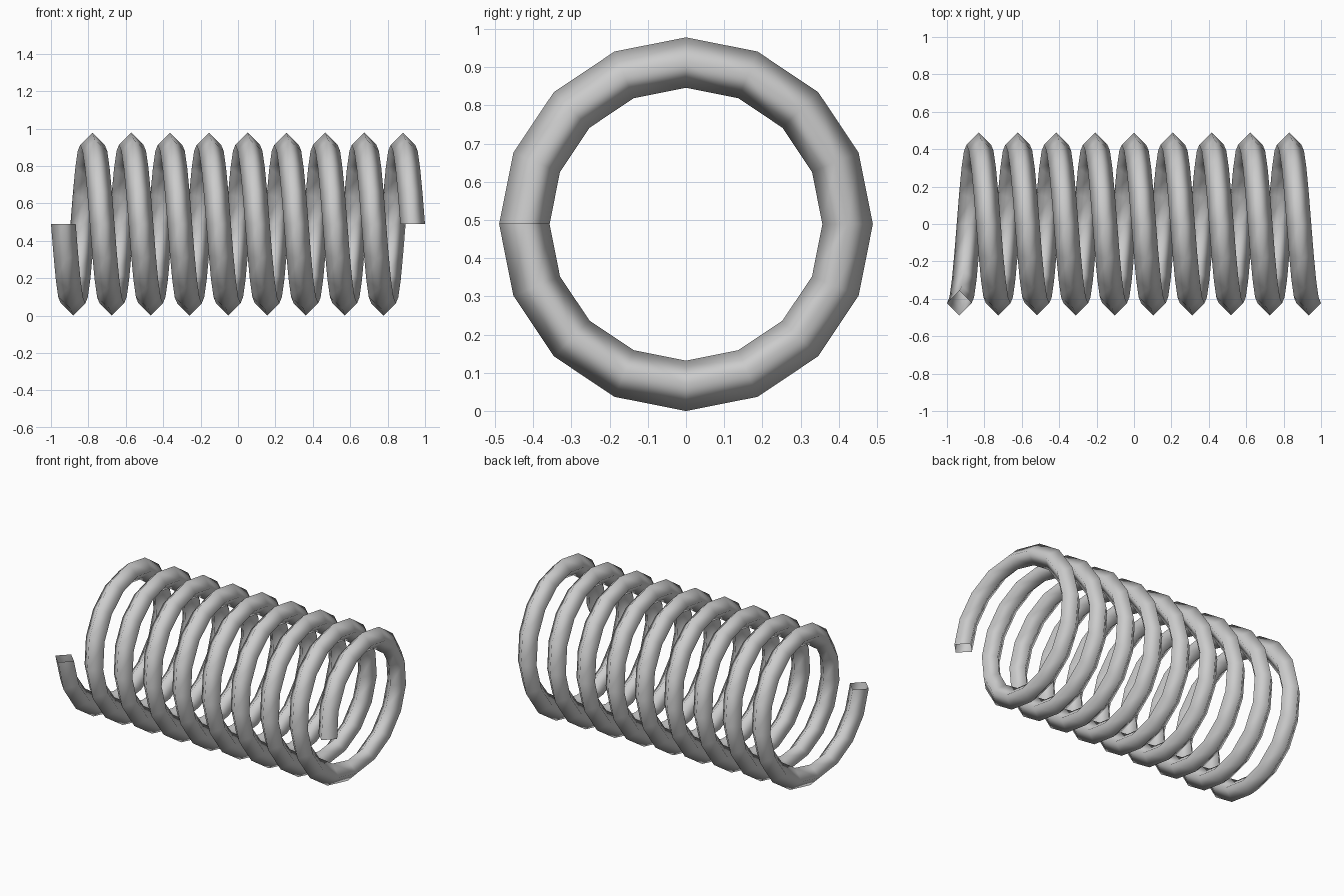
import bpy
import bmesh
import math

if "Cube" in bpy.data.objects:
    bpy.data.objects.remove(bpy.data.objects["Cube"])

TURNS, STEPS, SIDES = 9, 16, 4
PITCH = 0.2075
COIL_RADIUS, WIRE_RADIUS = 0.423, 0.066
CENTRE_Z = COIL_RADIUS + WIRE_RADIUS

# Grey metal
grey = bpy.data.materials.new("grey_metal")
grey.use_nodes = True
colour = (0.6, 0.6, 0.6, 1)
grey.diffuse_color = colour
grey.node_tree.nodes["Principled BSDF"].inputs["Base Color"].default_value = colour


def ring(bm, step):
    """Diamond wire section, kept in the plane through the coil axis."""
    turn = step / STEPS
    angle = turn * math.tau
    x = (turn - TURNS / 2) * PITCH
    verts = []
    for j in range(SIDES):
        a = j * math.tau / SIDES
        r = COIL_RADIUS + WIRE_RADIUS * math.sin(a)
        verts.append(bm.verts.new((x + WIRE_RADIUS * math.cos(a),
                                   -r * math.cos(angle),
                                   CENTRE_Z - r * math.sin(angle))))
    return verts


# Coil wire: sections swept along the helix, open at both ends
bm = bmesh.new()
rings = [ring(bm, s) for s in range(TURNS * STEPS + 1)]
for a, b in zip(rings, rings[1:]):
    for j in range(SIDES):
        k = (j + 1) % SIDES
        bm.faces.new((a[j], a[k], b[k], b[j])).smooth = True

mesh = bpy.data.meshes.new("coil_spring")
bm.to_mesh(mesh)
bm.free()
mesh.materials.append(grey)
bpy.context.collection.objects.link(bpy.data.objects.new("coil_spring", mesh))
